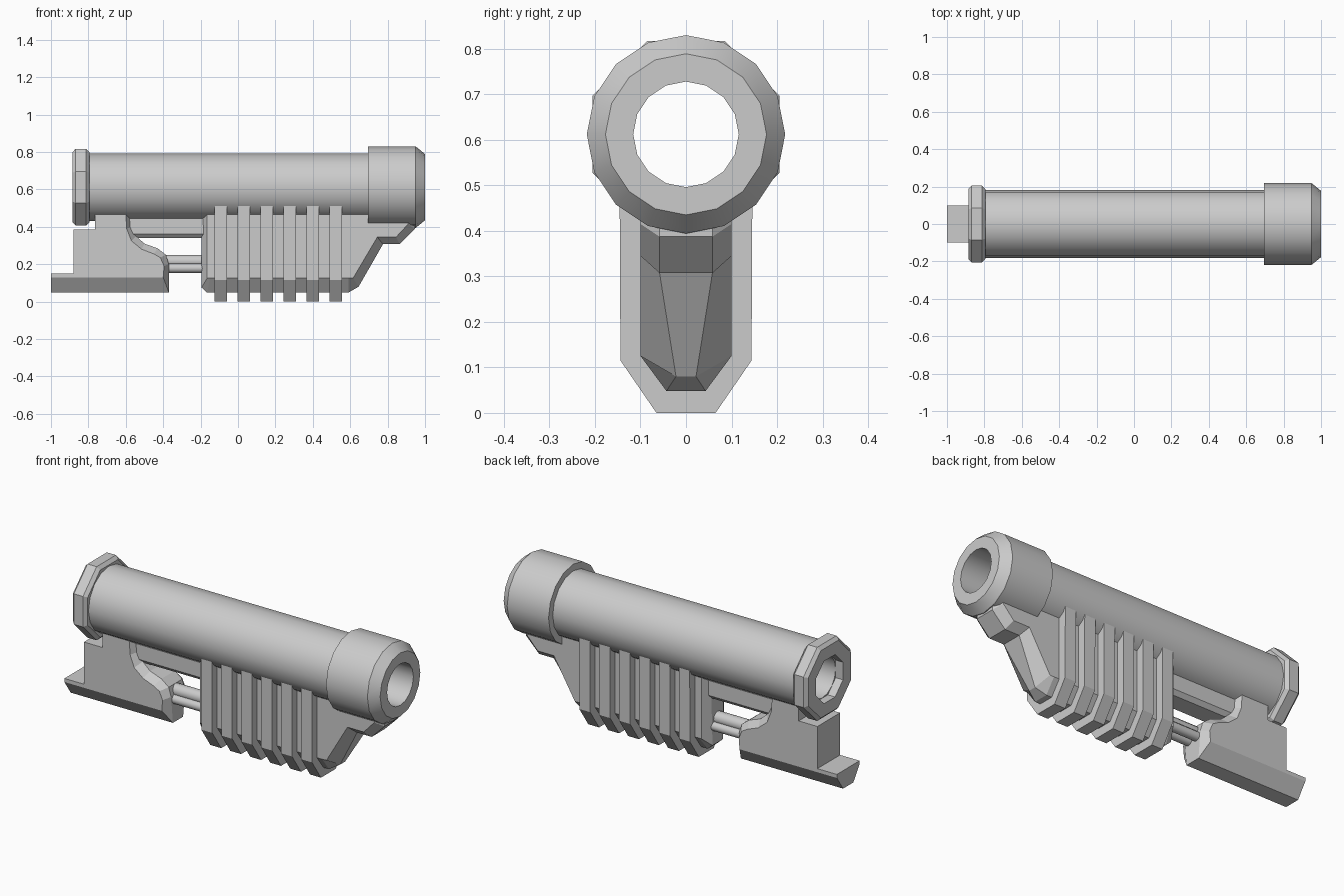
import bpy
import bmesh
from math import cos, sin, pi, radians

AXIS_Z = 0.612

cube = bpy.data.objects.get("Cube")
if cube:
    bpy.data.objects.remove(cube, do_unlink=True)

grey = bpy.data.materials.new("plain grey")
grey.use_nodes = True
colour = (0.6, 0.6, 0.6, 1)
grey.diffuse_color = colour
grey.node_tree.nodes["Principled BSDF"].inputs["Base Color"].default_value = colour


def loft(name, rings, closed=False, smooth=False):
    """Skin equal-length rings; cap the ends, or join last ring to first."""
    bm = bmesh.new()
    rows = [[bm.verts.new(p) for p in ring] for ring in rings]
    pairs = list(zip(rows, rows[1:]))
    if closed:
        pairs.append((rows[-1], rows[0]))
    else:
        bm.faces.new(rows[0])
        bm.faces.new(rows[-1])
    n = len(rows[0])
    for a, b in pairs:
        for i in range(n):
            j = (i + 1) % n
            bm.faces.new((a[i], a[j], b[j], b[i]))
    bmesh.ops.recalc_face_normals(bm, faces=bm.faces)
    mesh = bpy.data.meshes.new(name)
    bm.to_mesh(mesh)
    bm.free()
    mesh.materials.append(grey)
    obj = bpy.data.objects.new(name, mesh)
    bpy.context.collection.objects.link(obj)
    if smooth:
        bpy.ops.object.select_all(action='DESELECT')
        obj.select_set(True)
        bpy.context.view_layer.objects.active = obj
        bpy.ops.object.shade_smooth_by_angle(angle=radians(30))
    return obj


def revolve(name, profile, sides, turn=0.0):
    """Turn a closed (x, radius) profile about the barrel axis."""
    rings = []
    for k in range(sides):
        a = 2 * pi * k / sides + turn
        rings.append([(x, r * cos(a), AXIS_Z + r * sin(a)) for x, r in profile])
    return loft(name, rings, closed=True, smooth=True)


def prism(name, section, x0, x1):
    """Extrude a (y, z) section along x."""
    return loft(name, [[(x, y, z) for y, z in section] for x in (x0, x1)])


def bevelled_block(name, points, half):
    """Side profile with its own inset profile on both flanks:
    each point is outer x, outer z, outer half width, flank x, flank z."""
    return loft(name, [
        [(xi, -half, zi) for xo, zo, y, xi, zi in points],
        [(xo, -y, zo) for xo, zo, y, xi, zi in points],
        [(xo, y, zo) for xo, zo, y, xi, zi in points],
        [(xi, half, zi) for xo, zo, y, xi, zi in points]])


def rod(name, y, z, r):
    section = [(y + r * cos(k * pi / 6), z + r * sin(k * pi / 6)) for k in range(12)]
    obj = prism(name, section, -0.42, -0.17)
    bpy.ops.object.select_all(action='DESELECT')
    obj.select_set(True)
    bpy.context.view_layer.objects.active = obj
    bpy.ops.object.shade_smooth_by_angle(angle=radians(35))


# Barrel, muzzle and octagonal rear collar, all hollow
revolve("barrel", [(-0.84, 0.117), (0.75, 0.117), (0.75, 0.181), (-0.84, 0.181)], 16)
revolve("muzzle", [(0.695, 0.116), (1.0, 0.116), (1.0, 0.177),
                   (0.95, 0.218), (0.695, 0.218)], 16)
revolve("rear_collar", [(-0.885, 0.128), (-0.795, 0.128), (-0.795, 0.203), (-0.812, 0.222),
                        (-0.868, 0.222), (-0.885, 0.203)], 8, pi / 8)

# Rear grip with curved, chamfered front edge and a tail step
bevelled_block("rear_grip", [
    (-1.0, 0.05, 0.045, -1.0, 0.13), (-0.37, 0.05, 0.045, -0.40, 0.13),
    (-0.37, 0.20, 0.06, -0.395, 0.19), (-0.385, 0.25, 0.06, -0.415, 0.235),
    (-0.43, 0.285, 0.06, -0.45, 0.255), (-0.50, 0.31, 0.06, -0.515, 0.28),
    (-0.545, 0.35, 0.06, -0.57, 0.325), (-0.57, 0.40, 0.06, -0.595, 0.39),
    (-0.575, 0.465, 0.06, -0.60, 0.465), (-0.765, 0.465, 0.06, -0.765, 0.465),
    (-0.765, 0.385, 0.06, -0.765, 0.385), (-0.88, 0.385, 0.06, -0.88, 0.385),
    (-0.88, 0.15, 0.06, -0.88, 0.15), (-1.0, 0.15, 0.06, -1.0, 0.15)], 0.1)

# Fore grip with sloped front and nose under the muzzle
bevelled_block("fore_grip", [
    (-0.195, 0.47, 0.06, -0.165, 0.47), (-0.195, 0.075, 0.045, -0.165, 0.125),
    (-0.165, 0.048, 0.043, -0.15, 0.125), (0.59, 0.048, 0.043, 0.59, 0.125),
    (0.645, 0.08, 0.022, 0.615, 0.125), (0.775, 0.307, 0.058, 0.745, 0.345),
    (0.865, 0.307, 0.058, 0.845, 0.345), (0.945, 0.387, 0.058, 0.91, 0.415),
    (0.945, 0.44, 0.058, 0.91, 0.44), (0.66, 0.47, 0.058, 0.66, 0.47)], 0.1)

# Six ribs cradling the barrel
rib = [(0.065, 0), (0.144, 0.115), (0.146, 0.515), (0.1, 0.465)]
rib += [(-y, z) for y, z in reversed(rib)]
for i in range(6):
    x = -0.125 + 0.123 * i
    prism(f"rib_{i + 1}", rib, x, x + 0.067)

# Guide bar under the barrel
bar = [(0.05, 0.34), (0.07, 0.362), (0.07, 0.46)]
bar += [(-y, z) for y, z in reversed(bar)]
prism("guide_bar", bar, -0.6, -0.17)

# Slide rods between the grips
rod("upper_rod", 0, 0.215, 0.035)
for side, y in (("left", 0.03), ("right", -0.03)):
    rod(f"{side}_lower_rod", y, 0.178, 0.025)
